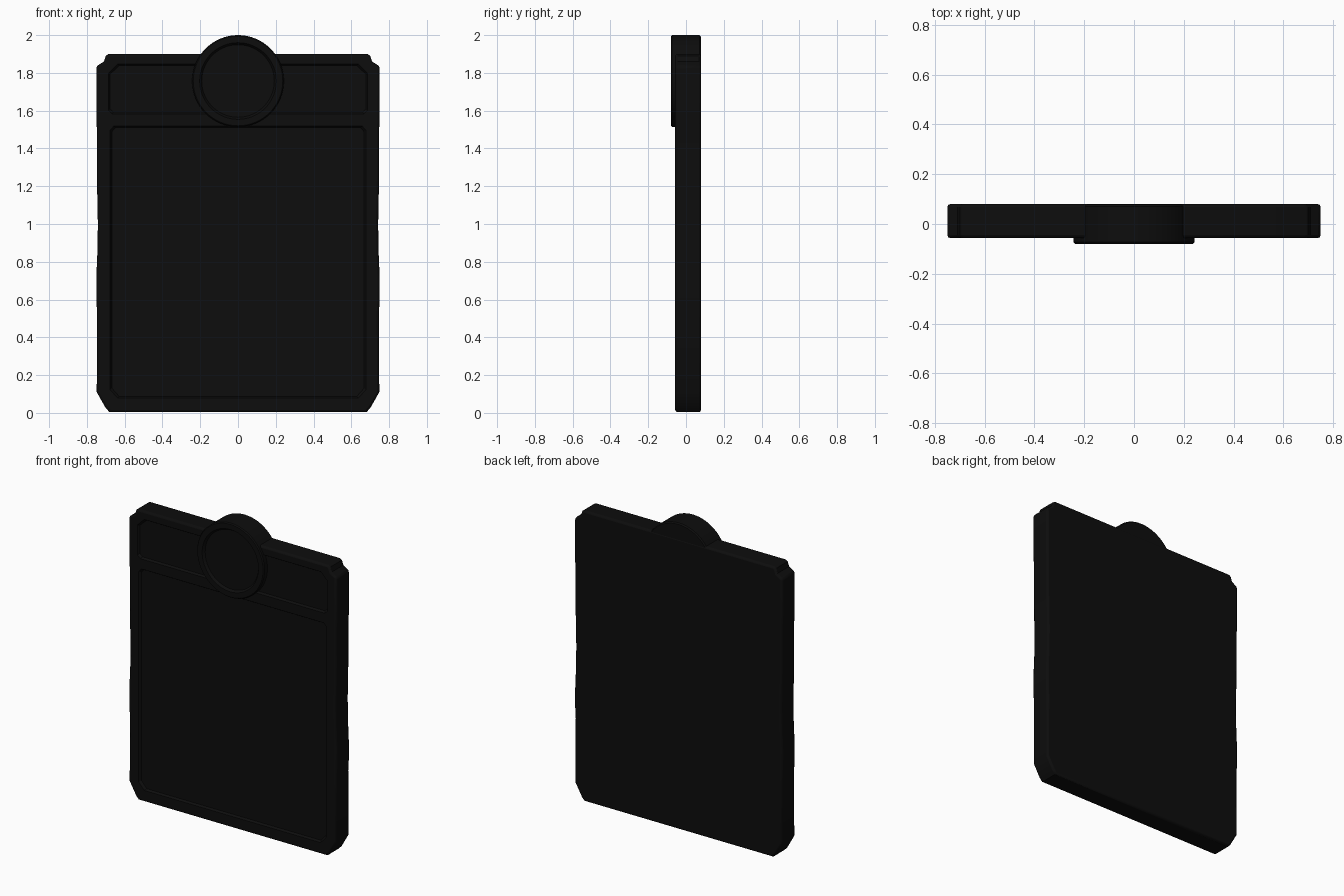
import bpy, bmesh, math

if "Cube" in bpy.data.objects:
    bpy.data.objects.remove(bpy.data.objects["Cube"])

black = bpy.data.materials.new("black_plastic")
black.diffuse_color = (0.004, 0.004, 0.004, 1)
black.use_nodes = True
black.node_tree.nodes["Principled BSDF"].inputs["Base Color"].default_value = black.diffuse_color


def finish(bm, name):
    bmesh.ops.recalc_face_normals(bm, faces=bm.faces)
    me = bpy.data.meshes.new(name)
    bm.to_mesh(me)
    bm.free()
    ob = bpy.data.objects.new(name, me)
    bpy.context.collection.objects.link(ob)
    me.materials.append(black)
    return ob


def prism(name, half, y_front, y_back, inset=0.0):
    """Mirror a right-hand outline (bottom to top) and extrude it along y."""
    outline = half + [(-x, z) for x, z in reversed(half)]
    zc = (min(p[1] for p in half) + max(p[1] for p in half)) / 2
    hx = max(p[0] for p in half)
    hz = max(p[1] for p in half) - zc
    bm = bmesh.new()
    a = [bm.verts.new((x, y_front, z)) for x, z in outline]
    b = [bm.verts.new((x * (1 - inset / hx), y_back, zc + (z - zc) * (1 - inset / hz)))
         for x, z in outline]
    n = len(a)
    bm.faces.new(a)
    bm.faces.new(b[::-1])
    for i in range(n):
        bm.faces.new((a[i], b[i], b[(i + 1) % n], a[(i + 1) % n]))
    return finish(bm, name)


def smooth(ob):
    bpy.ops.object.select_all(action='DESELECT')
    ob.select_set(True)
    bpy.context.view_layer.objects.active = ob
    bpy.ops.object.shade_smooth_by_angle(angle=math.radians(35))


# Main slab with clipped corners and gently waved grip sides
slab = prism("case_body", [
    (0.68, 0.004), (0.70, 0.025), (0.748, 0.11), (0.746, 0.53), (0.75, 0.6), (0.75, 0.72),
    (0.744, 0.86), (0.742, 1.0), (0.747, 1.25), (0.747, 1.5), (0.75, 1.55), (0.75, 1.835),
    (0.71, 1.86), (0.70, 1.89), (0.685, 1.9)], -0.057, 0.08)
bev = slab.modifiers.new("edge", 'BEVEL')
bev.width = 0.012
bev.segments = 2
bev.limit_method = 'ANGLE'
bev.angle_limit = math.radians(50)

# Recessed front panels: main sheet and header strip
panels = {
    "main_panel_cutter": [(0.64, 0.075), (0.68, 0.12), (0.68, 1.50), (0.66, 1.522)],
    "header_panel_cutter": [(0.67, 1.58), (0.69, 1.60), (0.69, 1.80), (0.64, 1.85)],
}
for name, half in panels.items():
    cutter = prism(name, half, -0.062, -0.043, 0.012)
    cutter.hide_render = True
    cutter.hide_set(True)
    m = slab.modifiers.new(name, 'BOOLEAN')
    m.operation = 'DIFFERENCE'
    m.solver = 'EXACT'
    m.object = cutter
smooth(slab)

# Round badge at the top: raised rim around a plain dished face
profile = [(0.236, 0.0785), (0.243, 0.071), (0.243, -0.073), (0.237, -0.08),
           (0.203, -0.08), (0.192, -0.064)]
bm = bmesh.new()
N = 64
rings = [[bm.verts.new((r * math.cos(2 * math.pi * i / N), y,
                        1.757 + r * math.sin(2 * math.pi * i / N))) for i in range(N)]
         for r, y in profile]
for a, b in zip(rings, rings[1:]):
    for i in range(N):
        j = (i + 1) % N
        bm.faces.new((a[i], a[j], b[j], b[i]))
bm.faces.new(rings[0])
bm.faces.new(rings[-1])
smooth(finish(bm, "round_badge"))
